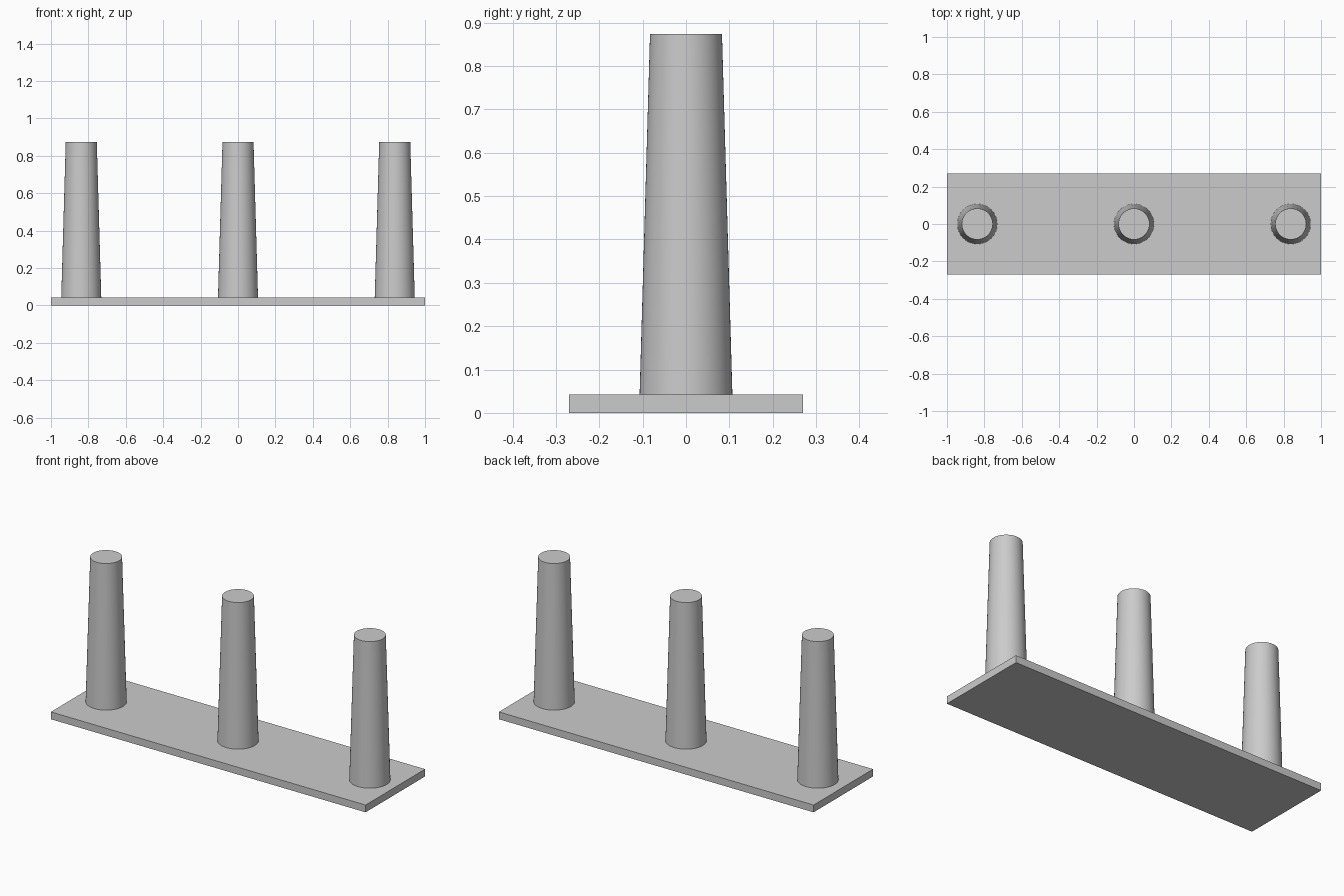
import bpy
import math

cube = bpy.data.objects.get("Cube")
if cube:
    bpy.data.objects.remove(cube, do_unlink=True)

# Single plain grey finish
grey = bpy.data.materials.new("plain_grey")
grey.use_nodes = True
color = (0.6, 0.6, 0.6, 1)
grey.diffuse_color = color
grey.node_tree.nodes["Principled BSDF"].inputs["Base Color"].default_value = color

PLATE = (2.0, 0.54, 0.042)
POST_TOP = 0.873
SPACING = 0.838

# Flat base plate
bpy.ops.mesh.primitive_cube_add(size=1, location=(0, 0, PLATE[2] / 2))
plate = bpy.context.object
plate.name = "base_plate"
plate.scale = PLATE
bpy.ops.object.transform_apply(location=False, rotation=False, scale=True)
plate.data.materials.append(grey)


# Tapered posts standing on the plate
def add_post(name, x):
    height = POST_TOP - PLATE[2]
    bpy.ops.mesh.primitive_cone_add(
        vertices=64, radius1=0.107, radius2=0.083, depth=height,
        location=(x, 0, PLATE[2] + height / 2))
    post = bpy.context.object
    post.name = name
    post.data.materials.append(grey)
    bpy.ops.object.shade_smooth_by_angle(angle=math.radians(30))


for name, side in (("right_post", -1), ("middle_post", 0), ("left_post", 1)):
    add_post(name, side * SPACING)
